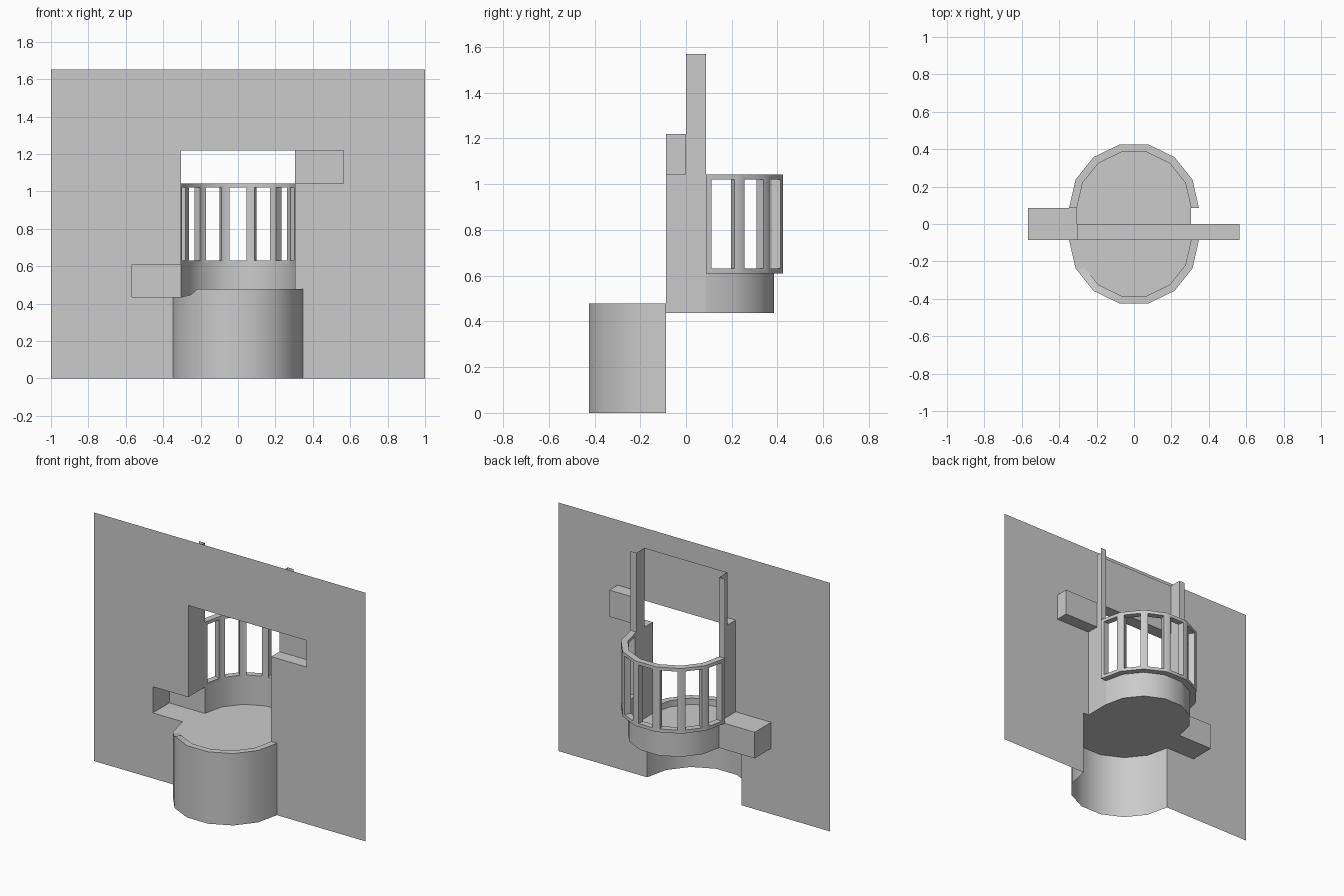
import bpy, bmesh, math

if "Cube" in bpy.data.objects:
    bpy.data.objects.remove(bpy.data.objects["Cube"])

D = 0.0866                  # half depth of the doorway
RI, RO = 0.305, 0.347       # inner and outer radius of the round parts
FLOOR, RIM, LEDGE, RAIL = 0.436, 0.478, 0.61, 1.043
HEAD, TOP, WALL = 1.22, 1.57, 1.653
STEP = math.pi / 7          # 14-sided rounds


def make(name, polys, smooth=False):
    bm = bmesh.new()
    for p in polys:
        bm.faces.new([bm.verts.new(v) for v in p])
    bmesh.ops.remove_doubles(bm, verts=bm.verts, dist=0.0005)
    bmesh.ops.recalc_face_normals(bm, faces=bm.faces)
    me = bpy.data.meshes.new(name)
    bm.to_mesh(me)
    bm.free()
    ob = bpy.data.objects.new(name, me)
    bpy.context.collection.objects.link(ob)
    if smooth:
        bpy.ops.object.select_all(action='DESELECT')
        ob.select_set(True)
        bpy.context.view_layer.objects.active = ob
        bpy.ops.object.shade_smooth_by_angle(angle=math.radians(30))
    return ob


def arc(r, side):
    # half round from -x to +x; side -1 bulges to the front, 1 to the back
    return [(-r * math.cos(i * STEP), side * (D + r * math.sin(i * STEP))) for i in range(8)]


def at(p, z):
    return (p[0], p[1], z)


def lerp(a, b, t):
    return tuple(x + (y - x) * t for x, y in zip(a, b))


def band(pts, z0, z1):
    return [[at(a, z0), at(b, z0), at(b, z1), at(a, z1)] for a, b in zip(pts, pts[1:])]


def flat(x0, x1, y0, y1, z):
    return [(x0, y0, z), (x1, y0, z), (x1, y1, z), (x0, y1, z)]


def upright(x0, y0, x1, y1, z0, z1):
    return band([(x0, y0), (x1, y1)], z0, z1)[0]


# thin front wall with doorway and side notches
outline = [(-1, 0), (-RO, 0), (-RO, FLOOR), (-.566, FLOOR), (-.566, LEDGE), (-RI, LEDGE),
           (-RI, HEAD), (.563, HEAD), (.563, RAIL), (RI, RAIL), (RI, FLOOR), (RO, FLOOR),
           (RO, 0), (1, 0), (1, WALL), (-1, WALL)]
make("front_wall", [[(x, -D, z) for x, z in outline]])

# doorway jambs, lintel and tall rear surround
make("doorway", [
    upright(-RI, -D, -RI, 0, LEDGE, HEAD), upright(-RI, 0, -RI, D, LEDGE, TOP),
    upright(RI, -D, RI, 0, FLOOR, RAIL), upright(RI, 0, RI, D, FLOOR, TOP),
    flat(-RI, RI, -D, 0, HEAD), upright(-RI, 0, RI, 0, HEAD, TOP),
    upright(-RI, D, -RO, D, RAIL, TOP), upright(RI, D, RO, D, RAIL, TOP)])

# side recesses
make("left_recess", [
    flat(-.566, -RI, -D, D, FLOOR), flat(-.566, -RI, -D, D, LEDGE),
    upright(-.566, D, -RI, D, FLOOR, LEDGE), upright(-.566, -D, -.566, D, FLOOR, LEDGE)])
make("right_recess", [
    flat(RI, .563, -D, 0, RAIL), flat(RI, .563, -D, 0, HEAD),
    upright(RI, 0, .563, 0, RAIL, HEAD), upright(.563, -D, .563, 0, RAIL, HEAD)])

# floor sheet
plan = arc(RO, -1) + [(RI, -D)] + arc(RI, 1)[::-1] + [(-RI, -D)]
make("floor", [[at(p, FLOOR) for p in plan]])

# front half-round base and back half-round lower wall
make("front_base", band(arc(RO, -1), 0, FLOOR), True)
make("back_lower_wall", band(arc(RI, 1), FLOOR, LEDGE), True)

# low rim on the front floor edge, worn down at its left end
outer, inner = arc(RO, -1), arc(RI, -1)
sections = [(lerp(outer[1], outer[2], t), lerp(inner[1], inner[2], t), FLOOR + h)
            for t, h in ((.1, 0), (.6, .01), (1, RIM - FLOOR))]
sections += [(o, i, RIM) for o, i in zip(outer[3:], inner[3:])]
polys = []
for (o1, i1, z1), (o2, i2, z2) in zip(sections, sections[1:]):
    polys.append([at(o1, z1), at(o2, z2), at(i2, z2), at(i1, z1)])
    for a, b in ((o1, o2), (i1, i2)):
        side = [at(a, FLOOR), at(b, FLOOR), at(b, z2)]
        polys.append(side + ([at(a, z1)] if z1 > FLOOR else []))
make("front_rim", polys, True)

# back balustrade: one framed opening per facet
outer, inner = arc(RO, 1), arc(RI, 1)
polys = []
for k in range(7):
    loops = []
    for pts in (outer, inner):
        a, b = pts[k], pts[k + 1]
        h0, h1 = lerp(a, b, .16), lerp(a, b, .84)
        big = [at(a, LEDGE), at(b, LEDGE), at(b, RAIL), at(a, RAIL)]
        hole = [at(h0, .632), at(h1, .632), at(h1, 1.021), at(h0, 1.021)]
        polys += [[big[i], big[(i + 1) % 4], hole[(i + 1) % 4], hole[i]] for i in range(4)]
        loops.append((big, hole))
    (ob, oh), (ib, ih) = loops
    polys += [[oh[i], oh[(i + 1) % 4], ih[(i + 1) % 4], ih[i]] for i in range(4)]
    polys += [[ob[0], ob[1], ib[1], ib[0]], [ob[3], ob[2], ib[2], ib[3]]]
for k in (0, 7):
    polys.append(band([outer[k], inner[k]], LEDGE, RAIL)[0])
make("back_balustrade", polys, True)
